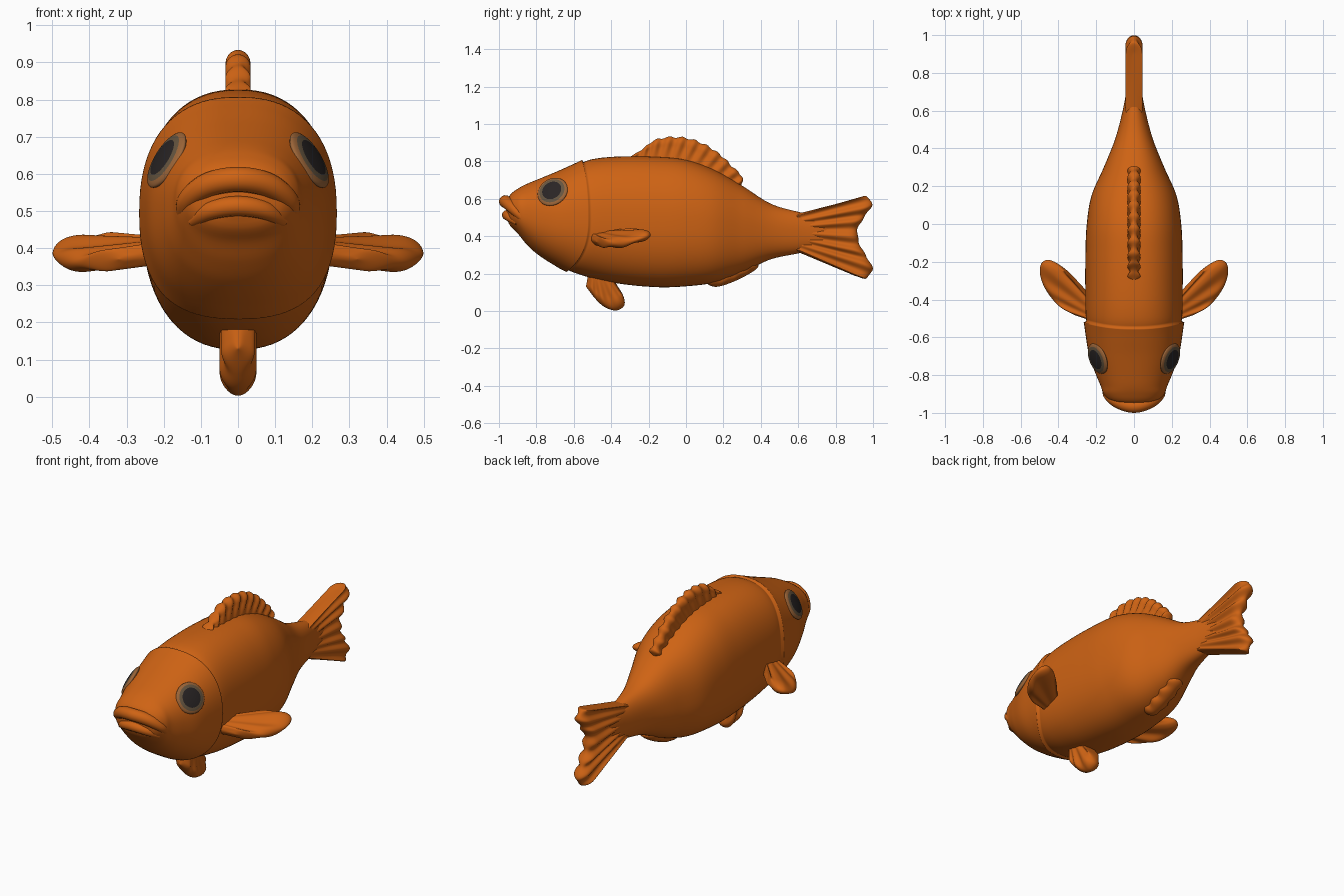
import bpy, bmesh, math
from mathutils import Vector
from mathutils.bvhtree import BVHTree

if "Cube" in bpy.data.objects:
    bpy.data.objects.remove(bpy.data.objects["Cube"])


def material(name, rgb):
    m = bpy.data.materials.new(name)
    m.diffuse_color = (*rgb, 1)
    m.use_nodes = True
    m.node_tree.nodes["Principled BSDF"].inputs["Base Color"].default_value = m.diffuse_color
    return m


ORANGE = material("orange", (0.62, 0.125, 0.007))
PUPIL = material("pupil black", (0.022, 0.018, 0.018))
IRIS = material("iris taupe", (0.13, 0.09, 0.05))
RIM = material("eye rim brown", (0.33, 0.13, 0.04))


def interp(rows, k):
    """Smooth curve through rows of (key, values...)."""
    n = len(rows)
    i = 0
    while i < n - 2 and k > rows[i + 1][0]:
        i += 1

    def slope(j, c):
        a, b = rows[max(j - 1, 0)], rows[min(j + 1, n - 1)]
        return (b[c] - a[c]) / (b[0] - a[0])
    p, q = rows[i], rows[i + 1]
    h = q[0] - p[0]
    t = min(max((k - p[0]) / h, 0), 1)
    return [(2*t**3 - 3*t*t + 1) * p[c] + (t**3 - 2*t*t + t) * h * slope(i, c)
            + (3*t*t - 2*t**3) * q[c] + (t**3 - t*t) * h * slope(i + 1, c)
            for c in range(1, len(p))]


def keyed(points):
    """Key 3D points by their relative length along the curve."""
    d = [0]
    for a, b in zip(points, points[1:]):
        d.append(d[-1] + (Vector(b) - Vector(a)).length)
    return [(k / d[-1], *p) for k, p in zip(d, points)]


def finish(name, bm, mats=(ORANGE,)):
    bmesh.ops.recalc_face_normals(bm, faces=bm.faces)
    me = bpy.data.meshes.new(name)
    bm.to_mesh(me)
    bm.free()
    for m in mats:
        me.materials.append(m)
    for p in me.polygons:
        p.use_smooth = True
    ob = bpy.data.objects.new(name, me)
    bpy.context.collection.objects.link(ob)
    return ob


# Body: lofted sections (y, top z, bottom z, half width)
SECTIONS = [
    (-0.957, 0.590, 0.490, 0.06), (-0.94, 0.622, 0.455, 0.12),
    (-0.90, 0.653, 0.415, 0.16), (-0.86, 0.675, 0.365, 0.175),
    (-0.80, 0.70, 0.308, 0.20), (-0.70, 0.74, 0.245, 0.235),
    (-0.60, 0.78, 0.205, 0.25), (-0.50, 0.812, 0.175, 0.256),
    (-0.35, 0.826, 0.145, 0.258), (-0.15, 0.824, 0.127, 0.257),
    (0.0, 0.808, 0.132, 0.25), (0.15, 0.755, 0.152, 0.225),
    (0.30, 0.67, 0.205, 0.16), (0.45, 0.575, 0.275, 0.10),
    (0.60, 0.53, 0.308, 0.06), (0.75, 0.50, 0.34, 0.03),
    (0.80, 0.47, 0.37, 0.01)]
GILL = -0.518
SEG = 80
ys = [-0.957 + 1.757 * (i / 130) ** 1.25 for i in range(131)]
ys = sorted([y for y in ys if abs(y - GILL) > 0.009] + [GILL - 0.007, GILL - 0.002, GILL + 0.004])
bm = bmesh.new()
rings = []
for y0 in ys:
    ring = []
    for j in range(SEG):
        a = 2 * math.pi * j / SEG
        c, s = math.cos(a), math.sin(a)
        # rings bend forward at top and bottom to follow the gill cover
        bend = (0.035 if s > 0 else 0.12) * s * s
        y = y0 - bend * math.exp(-((y0 - GILL) / 0.15) ** 2)
        top, bot, w = interp(SECTIONS, y)
        d = GILL - y0
        lift = 0.011 * math.exp(-d / 0.09) if d > 0 else -0.004 * math.exp(d / 0.02)
        e = 2 / 2.3
        x = math.copysign(abs(c) ** e, c) * (w + lift)
        z = (top + bot) / 2 + math.copysign(abs(s) ** e, s) * ((top - bot) / 2 + lift)
        ring.append(bm.verts.new((x, y, z)))
    rings.append(ring)
for r, q in zip(rings, rings[1:]):
    for j in range(SEG):
        k = (j + 1) % SEG
        bm.faces.new((r[j], r[k], q[k], q[j]))
bm.faces.new(rings[0])
bm.faces.new(rings[-1])
bmesh.ops.recalc_face_normals(bm, faces=bm.faces)
tree = BVHTree.FromBMesh(bm)
finish("body", bm)


# Lips: tapered tubes around the mouth slit
def lip(name, half, depth):
    pts = [(-x, y, z) for x, y, z in reversed(half[1:])] + half
    rows = keyed(pts)
    cu = bpy.data.curves.new(name, 'CURVE')
    cu.dimensions = '3D'
    cu.bevel_depth = depth
    cu.bevel_resolution = 5
    cu.use_fill_caps = True
    sp = cu.splines.new('POLY')
    sp.points.add(40)
    for i, p in enumerate(sp.points):
        p.co = (*interp(rows, i / 40), 1)
        p.radius = 1 - 0.5 * abs(i / 20 - 1) ** 3
    sp.use_smooth = True
    ob = bpy.data.objects.new(name, cu)
    cu.materials.append(ORANGE)
    bpy.context.collection.objects.link(ob)
    bpy.ops.object.select_all(action='DESELECT')
    ob.select_set(True)
    bpy.context.view_layer.objects.active = ob
    bpy.ops.object.convert(target='MESH')


lip("upper_lip", [(0, -0.966, 0.585), (0.08, -0.945, 0.57), (0.135, -0.905, 0.53), (0.15, -0.865, 0.485)], 0.034)
lip("lower_lip", [(0, -0.957, 0.513), (0.07, -0.942, 0.502), (0.125, -0.90, 0.47)], 0.027)

# Eyes: shallow domes set on the head, coloured in rings
for sign, side in ((1, "right"), (-1, "left")):
    loc, nor, _, _ = tree.ray_cast(Vector((sign, -0.715, 0.64)), Vector((-sign, 0, 0)))
    bm = bmesh.new()
    bmesh.ops.create_uvsphere(bm, u_segments=40, v_segments=32, radius=1)
    for f in bm.faces:
        r = f.calc_center_median().xy.length
        f.material_index = 0 if r < 0.66 else 1 if r < 0.82 else 2
    rot = nor.to_track_quat('Z', 'Y')
    for v in bm.verts:
        v.co = loc - nor * 0.006 + rot @ Vector((v.co.x * 0.085, v.co.y * 0.085, v.co.z * 0.02))
    finish(side + "_eye", bm, (PUPIL, IRIS, RIM))


# Fins: rays fan from a root curve to a tip curve, with ribbed rounded faces
def fin(name, root, tip, axis, half, ribs, depth, es, et, scallop=0.0):
    ns, nt = 100, 18
    A, B, axis = keyed(root), keyed(tip), Vector(axis).normalized()

    def rnd(v):
        return math.sqrt(max(0, 1 - (1 - min(v, 1)) ** 2))
    bm = bmesh.new()
    for sign in (1, -1):
        grid = []
        for i in range(ns + 1):
            s = 0.5 * (i / ns) + 0.25 * (1 - math.cos(math.pi * i / ns))
            a, b = Vector(interp(A, s)), Vector(interp(B, s))
            wave = 0.5 - 0.5 * math.cos(2 * math.pi * ribs * s)
            row = []
            for j in range(nt + 1):
                t = math.sin(math.pi / 2 * j / nt)
                h = half * rnd(s / es) * rnd((1 - s) / es) * rnd((1 - t) / et)
                h *= 1 - depth * (1 - wave) * min(1, 1.6 * t)
                p = a.lerp(b, t * (1 - scallop * (1 - wave)))
                row.append(bm.verts.new(p + axis * h * sign))
            grid.append(row)
        for r, q in zip(grid, grid[1:]):
            for j in range(nt):
                bm.faces.new((r[j], r[j + 1], q[j + 1], q[j]))
    bmesh.ops.remove_doubles(bm, verts=bm.verts, dist=0.0002)
    finish(name, bm)


def flat(*yz):
    return [(0, y, z) for y, z in yz]


X = (1, 0, 0)
fin("dorsal_fin", flat((-0.32, 0.79), (0, 0.77), (0.25, 0.64)),
    flat((-0.30, 0.825), (-0.24, 0.862), (-0.17, 0.915), (-0.08, 0.934), (0.02, 0.925),
         (0.11, 0.89), (0.19, 0.835), (0.25, 0.775), (0.305, 0.715), (0.295, 0.665)),
    X, 0.034, 11, 0.4, 0.05, 0.25, 0.06)
fin("tail_fin", flat((0.54, 0.505), (0.54, 0.42), (0.54, 0.34)),
    flat((0.91, 0.60), (0.965, 0.615), (1.0, 0.58), (0.97, 0.52), (0.93, 0.46), (0.92, 0.40),
         (0.945, 0.33), (0.99, 0.255), (1.0, 0.21), (0.965, 0.173), (0.91, 0.185)),
    X, 0.046, 7, 0.42, 0.1, 0.12, 0.02)
fin("pelvic_fin", flat((-0.52, 0.21), (-0.45, 0.20), (-0.40, 0.19)),
    flat((-0.535, 0.13), (-0.48, 0.06), (-0.43, 0.018), (-0.37, 0.003), (-0.33, 0.03),
         (-0.335, 0.08), (-0.37, 0.14)),
    X, 0.05, 4, 0.25, 0.25, 0.3)
fin("anal_fin", flat((0.13, 0.22), (0.22, 0.24), (0.33, 0.28)),
    flat((0.10, 0.16), (0.13, 0.135), (0.17, 0.13), (0.25, 0.155), (0.34, 0.20),
         (0.385, 0.235), (0.38, 0.27)),
    X, 0.055, 4, 0.2, 0.2, 0.45)
for m, side in ((1, "right"), (-1, "left")):
    fin(side + "_pectoral_fin",
        [(m * x, y, z) for x, y, z in ((0.2, -0.52, 0.385), (0.2, -0.46, 0.395), (0.2, -0.41, 0.405))],
        [(m * x, y, z) for x, y, z in (
            (0.32, -0.48, 0.37), (0.41, -0.42, 0.36), (0.47, -0.34, 0.36), (0.498, -0.26, 0.38),
            (0.488, -0.205, 0.40), (0.45, -0.19, 0.412), (0.38, -0.23, 0.417), (0.31, -0.31, 0.417))],
        (m * 0.25, -0.2, 0.95), 0.032, 4, 0.3, 0.2, 0.2)
